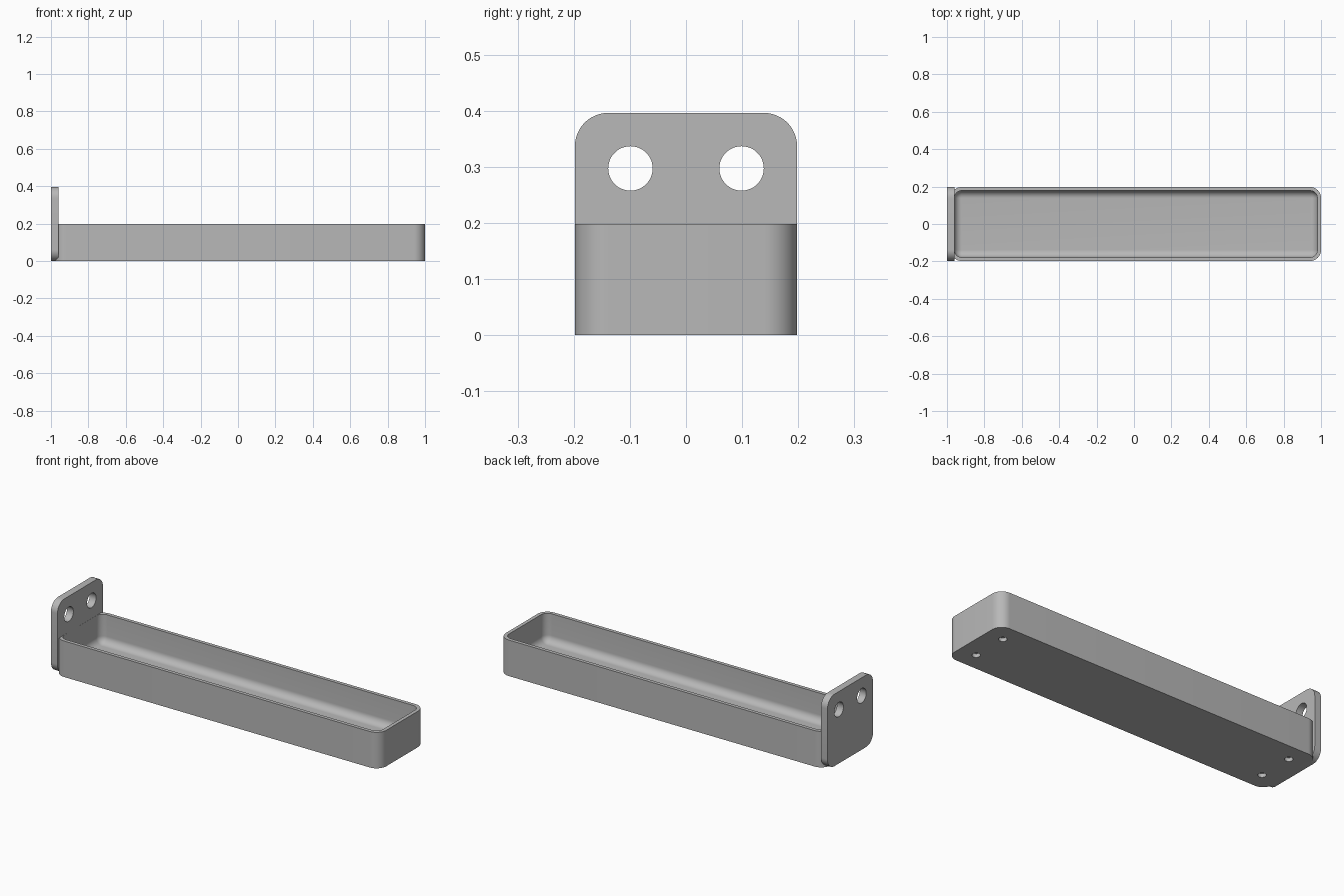
import bpy, bmesh, math
from mathutils import Matrix, Vector

if "Cube" in bpy.data.objects:
    bpy.data.objects.remove(bpy.data.objects["Cube"], do_unlink=True)

U = 2 / 101          # one design unit; the model is 101 units long
L, W, H = 100, 20, 10
R, WALL, FLOOR, FILLET = 3, 1, 2, 2
TRAY_X = 0.5         # tray centre; its back end sinks into the plate

grey = bpy.data.materials.new("plain grey")
grey.use_nodes = True
grey.diffuse_color = (0.48, 0.48, 0.48, 1)
grey.node_tree.nodes["Principled BSDF"].inputs["Base Color"].default_value = grey.diffuse_color


def rounded_rect(w, h, r, steps=12):
    pts = []
    for k, (sx, sy) in enumerate([(1, 1), (-1, 1), (-1, -1), (1, -1)]):
        for i in range(steps + 1):
            a = math.pi / 2 * (k + i / steps)
            pts.append((sx * (w / 2 - r) + r * math.cos(a),
                        sy * (h / 2 - r) + r * math.sin(a)))
    return pts


def loft(name, w, h, r, levels, matrix):
    """Skin rounded rectangles given as (inset, height), capped at both ends."""
    bm = bmesh.new()
    rings = [[bm.verts.new((x, y, z)) for x, y in
              rounded_rect(w - 2 * d, h - 2 * d, max(r - d, 0))] for d, z in levels]
    for a, b in zip(rings, rings[1:]):
        for i in range(len(a)):
            j = (i + 1) % len(a)
            bm.faces.new((a[i], a[j], b[j], b[i]))
    bm.faces.new(rings[0][::-1])
    bm.faces.new(rings[-1])
    bmesh.ops.remove_doubles(bm, verts=bm.verts, dist=1e-4)
    bm.transform(Matrix.Scale(U, 4) @ matrix)
    bmesh.ops.recalc_face_normals(bm, faces=bm.faces)
    return finish(bm, name)


def finish(bm, name):
    mesh = bpy.data.meshes.new(name)
    bm.to_mesh(mesh)
    bm.free()
    mesh.materials.append(grey)
    obj = bpy.data.objects.new(name, mesh)
    bpy.context.collection.objects.link(obj)
    return obj


def drill(obj, name, centres, radius, depth, axis):
    """Cut round holes of the given total depth, centred on each point."""
    bm = bmesh.new()
    turn = Vector((0, 0, 1)).rotation_difference(Vector(axis)).to_matrix().to_4x4()
    for c in centres:
        bmesh.ops.create_cone(bm, cap_ends=True, segments=48, radius1=radius * U,
                              radius2=radius * U, depth=depth * U,
                              matrix=Matrix.Translation(Vector(c) * U) @ turn)
    cutter = finish(bm, name)
    cutter.hide_render = True
    mod = obj.modifiers.new("holes", 'BOOLEAN')
    mod.operation = 'DIFFERENCE'
    mod.solver = 'EXACT'
    mod.object = cutter
    bpy.context.view_layer.objects.active = obj
    bpy.ops.object.modifier_apply(modifier=mod.name)
    bpy.data.objects.remove(cutter, do_unlink=True)


# Tray: outer wall, rim, inner wall, then a fillet down to the floor
levels = [(0, 0), (0, H), (WALL, H)]
for i in range(11):
    a = math.pi / 2 * i / 10
    levels.append((WALL + FILLET * (1 - math.cos(a)),
                   FLOOR + FILLET * (1 - math.sin(a))))
tray = loft("tray", L, W, R, levels, Matrix.Translation((TRAY_X, 0, 0)))

# Blind holes under the tray
feet = [(TRAY_X + sx * 45, sy * 5, 0) for sx in (-1, 1) for sy in (-1, 1)]
drill(tray, "base_hole_cutter", feet, 1.05, 2, (0, 0, 1))

# Upright end plate, extruded along x
stand = Matrix(((0, 0, 1, -50.5), (1, 0, 0, 0), (0, 1, 0, W / 2), (0, 0, 0, 1)))
plate = loft("mounting_plate", W, W, R, [(0, 0), (0, 1.98)], stand)
drill(plate, "plate_hole_cutter", [(-49.5, s * 5, 15) for s in (-1, 1)], 2, 6, (1, 0, 0))

# Smooth rounded surfaces, crisp edges
bpy.ops.object.select_all(action='DESELECT')
for obj in (tray, plate):
    obj.select_set(True)
bpy.context.view_layer.objects.active = tray
bpy.ops.object.shade_smooth_by_angle(angle=math.radians(30))
